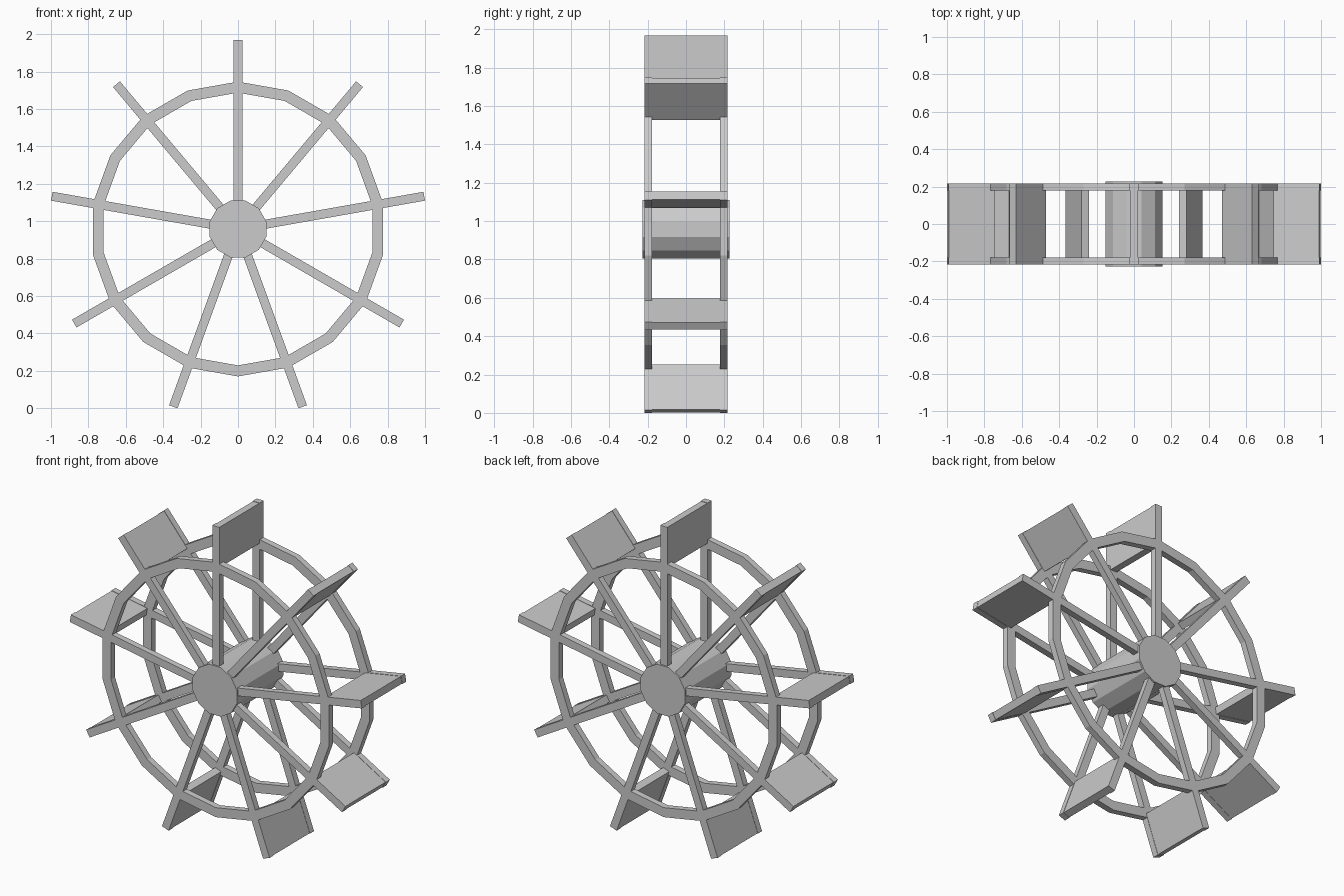
import bpy, bmesh
from math import radians, sin, cos, pi
from mathutils import Matrix, Vector

AXLE_Z = 0.958          # height of the wheel centre
SPOKES = 9
TIP = 1.011             # outer reach of spokes and paddles
SIDE_IN, SIDE_OUT = 0.178, 0.217   # depth span of each side frame

if "Cube" in bpy.data.objects:
    bpy.data.objects.remove(bpy.data.objects["Cube"])

grey = bpy.data.materials.new("plain_grey")
grey.use_nodes = True
grey.diffuse_color = (0.6, 0.6, 0.6, 1)
grey.node_tree.nodes["Principled BSDF"].inputs["Base Color"].default_value = (0.6, 0.6, 0.6, 1)


def finish(name, bm):
    bmesh.ops.recalc_face_normals(bm, faces=bm.faces)
    mesh = bpy.data.meshes.new(name)
    bm.to_mesh(mesh)
    bm.free()
    mesh.materials.append(grey)
    obj = bpy.data.objects.new(name, mesh)
    obj.location.z = AXLE_Z
    bpy.context.collection.objects.link(obj)
    return obj


def radial_board(name, angle, r0, r1, y0, y1, thickness):
    """Box lying along a radius of the wheel."""
    bm = bmesh.new()
    place = (Matrix.Rotation(-angle, 4, 'Y')
             @ Matrix.Translation(((r0 + r1) / 2, (y0 + y1) / 2, 0))
             @ Matrix.Diagonal((r1 - r0, y1 - y0, thickness, 1)))
    bmesh.ops.create_cube(bm, size=1, matrix=place)
    return finish(name, bm)


def rim(name, sides, r_in, r_out, y0, y1):
    """Closed polygonal hoop with a rectangular section."""
    bm = bmesh.new()
    section = [(r_in, y0), (r_out, y0), (r_out, y1), (r_in, y1)]
    loops = []
    for i in range(sides):
        a = pi / 2 + 2 * pi * i / sides
        loops.append([bm.verts.new((r * cos(a), y, r * sin(a))) for r, y in section])
    for i in range(sides):
        p, q = loops[i], loops[(i + 1) % sides]
        for k in range(4):
            m = (k + 1) % 4
            bm.faces.new((p[k], p[m], q[m], q[k]))
    return finish(name, bm)


# Hub: twelve-sided drum, flat side up
bm = bmesh.new()
bmesh.ops.create_cone(bm, cap_ends=True, segments=12, radius1=0.157, radius2=0.157, depth=0.454,
                      matrix=Matrix.Rotation(pi / 2, 4, 'X') @ Matrix.Rotation(radians(15), 4, 'Z'))
finish("hub", bm)

# Two side frames: a rim and its spokes
for side, y0, y1 in (("front", -SIDE_OUT, -SIDE_IN), ("back", SIDE_IN, SIDE_OUT)):
    rim(side + "_rim", 2 * SPOKES, 0.729, 0.788, y0, y1)
    for i in range(SPOKES):
        radial_board(f"{side}_spoke_{i + 1}", pi / 2 + 2 * pi * i / SPOKES,
                     0.1, TIP, y0, y1, 0.048)

# Paddles bridging the frames at the spoke ends
for i in range(SPOKES):
    radial_board(f"paddle_{i + 1}", pi / 2 + 2 * pi * i / SPOKES,
                 0.76, TIP - 0.002, -SIDE_IN, SIDE_IN, 0.044)
